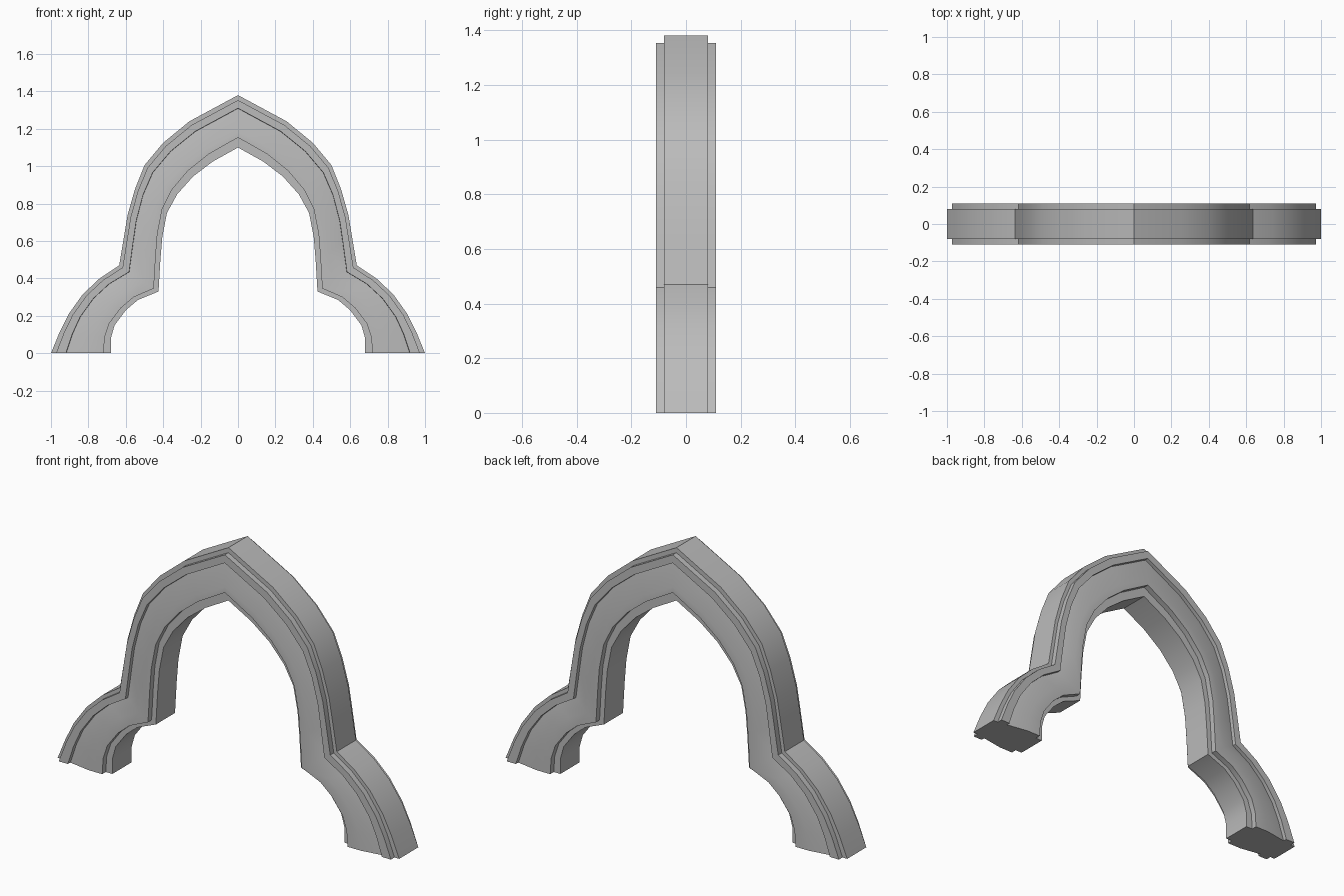
import bpy, bmesh

cube = bpy.data.objects.get("Cube")
if cube:
    bpy.data.objects.remove(cube, do_unlink=True)

# One flat stone colour
stone = bpy.data.materials.new("grey stone")
stone.use_nodes = True
grey = (0.5, 0.5, 0.5, 1)
stone.diffuse_color = grey
stone.node_tree.nodes["Principled BSDF"].inputs["Base Color"].default_value = grey

# Half of the outer and inner outlines (x, z), from the foot to the apex
outer = [(1, 0), (.955, .11), (.905, .21), (.83, .315), (.74, .4), (.635, .47),
         (.61, .62), (.59, .74), (.55, .88), (.5, 1.005), (.4, 1.125), (.26, 1.24), (0, 1.38)]
inner = [(.68, 0), (.68, .08), (.66, .15), (.6, .23), (.535, .285), (.425, .33),
         (.415, .5), (.405, .62), (.38, .75), (.325, .85), (.24, .945), (.135, 1.025), (0, 1.1)]
CUSP = 5
APEX = len(outer) - 1

# Moulding section: share of the way inward at the foot, at the apex, and half depth
moulding = [(0, 0, .08), (.085, .095, .08), (.085, .095, .11), (.25, .25, .11),
            (.255, .255, .09), (.63, .7, .11), (.88, .81, .11), (.88, .81, .08), (1, 1, .08)]
section = [(a, b, -d) for a, b, d in moulding] + [(a, b, d) for a, b, d in reversed(moulding)]


def ring(bm, i, side):
    """One cross-section of the moulding at outline point i."""
    (ox, oz), (ix, iz) = outer[i], inner[i]
    t = max(0, i - CUSP) / (APEX - CUSP)
    verts = []
    for low, high, y in section:
        u = low + (high - low) * t
        verts.append(bm.verts.new((side * (ox + (ix - ox) * u), y, oz + (iz - oz) * u)))
    return verts


# Sweep the moulding from one foot over the apex to the other
bm = bmesh.new()
rings = [ring(bm, i, 1) for i in range(APEX + 1)]
rings += [ring(bm, i, -1) for i in reversed(range(APEX))]
n = len(section)
for a, b in zip(rings, rings[1:]):
    for k in range(n):
        m = (k + 1) % n
        bm.faces.new((a[k], a[m], b[m], b[k]))
bm.faces.new(rings[0])
bm.faces.new(rings[-1])
bmesh.ops.recalc_face_normals(bm, faces=bm.faces)

mesh = bpy.data.meshes.new("arch_moulding")
bm.to_mesh(mesh)
bm.free()
mesh.materials.append(stone)
arch = bpy.data.objects.new("arch_moulding", mesh)
bpy.context.collection.objects.link(arch)

# Smooth along the curve, sharp at steps, cusps and apex
bpy.ops.object.select_all(action="DESELECT")
arch.select_set(True)
bpy.context.view_layer.objects.active = arch
bpy.ops.object.shade_smooth_by_angle(angle=0.5)
